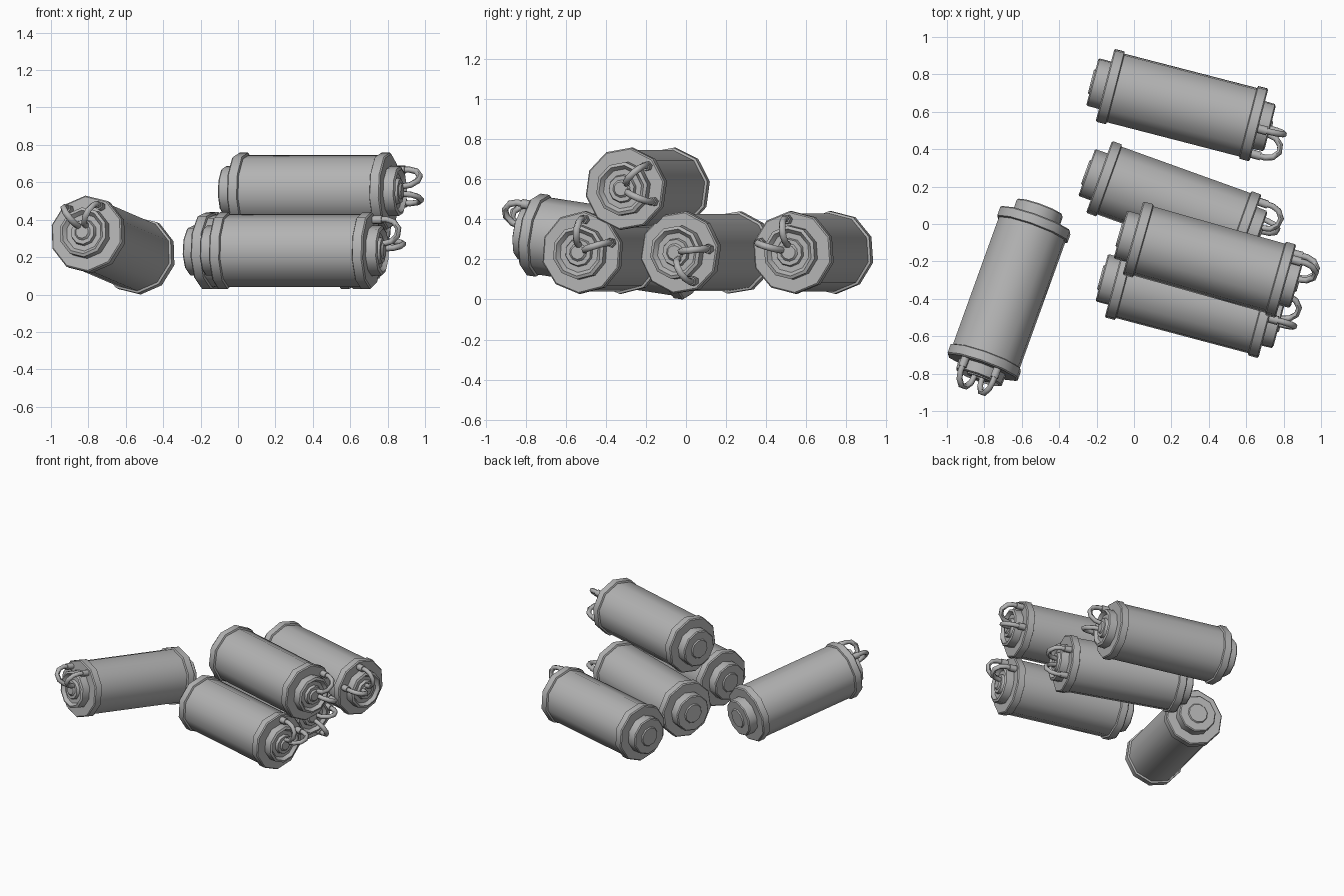
import bpy, math
from mathutils import Matrix, Vector

if "Cube" in bpy.data.objects:
    bpy.data.objects.remove(bpy.data.objects["Cube"])

SIDES = 10
scene = bpy.context.scene.collection
grey = bpy.data.materials.new("dark_grey")
grey.diffuse_color = (.45, .45, .45, 1)
grey.use_nodes = True
grey.node_tree.nodes["Principled BSDF"].inputs["Base Color"].default_value = grey.diffuse_color


def lathe(name, profile):
    """Spin (radius, z) points round the z axis; sides smooth, end faces flat."""
    verts, faces, rings = [], [], []
    for r, z in profile:
        if r == 0:
            rings.append([len(verts)] * SIDES)
            verts.append((0, 0, z))
        else:
            rings.append(list(range(len(verts), len(verts) + SIDES)))
            for i in range(SIDES):
                a = 2 * math.pi * i / SIDES
                verts.append((r * math.cos(a), r * math.sin(a), z))
    for a, b in zip(rings, rings[1:]):
        for i in range(SIDES):
            j = (i + 1) % SIDES
            faces.append(tuple(dict.fromkeys((a[i], a[j], b[j], b[i]))))
    mesh = bpy.data.meshes.new(name)
    mesh.from_pydata(verts, [], faces)
    mesh.materials.append(grey)
    # smooth round the axis, sharp where the profile turns
    mesh.shade_smooth()
    mesh.set_sharp_from_angle(angle=math.radians(37))
    return mesh


def tube(name, path, radius, angle):
    """Sweep a tube along (radius, z) points in a radial plane at the angle."""
    curve = bpy.data.curves.new(name, 'CURVE')
    curve.dimensions = '3D'
    curve.bevel_depth, curve.bevel_resolution = radius, 1
    curve.use_fill_caps = True
    s = curve.splines.new('POLY')
    s.points.add(len(path) - 1)
    for p, (r, z) in zip(s.points, path):
        p.co = (r * math.cos(angle), r * math.sin(angle), z, 1)
    helper = bpy.data.objects.new(name + "_helper", curve)
    scene.objects.link(helper)
    bpy.context.view_layer.update()
    deps = bpy.context.evaluated_depsgraph_get()
    mesh = bpy.data.meshes.new_from_object(helper.evaluated_get(deps))
    bpy.data.objects.remove(helper)
    mesh.materials.clear()
    mesh.materials.append(grey)
    mesh.shade_smooth()
    mesh.set_sharp_from_angle(angle=math.radians(62))
    return mesh


# Canister parts along +z: back rim at z = 0, front rim at z = L
L = 0.85
parts = {
    "body": lathe("body", [(0, .05), (.195, .05), (.195, L - .05), (0, L - .05)]),
    "back_rim": lathe("back_rim", [(0, 0), (.2, 0), (.207, .007), (.207, .055),
                                   (.195, .06), (0, .06)]),
    "front_rim": lathe("front_rim", [(0, L - .06), (.195, L - .06), (.207, L - .055),
                                     (.207, L - .007), (.2, L), (0, L)]),
    "back_cap": lathe("back_cap", [(0, -.078), (.066, -.078), (.072, -.07), (.128, -.07),
                                   (.135, -.063), (.135, .01), (0, .01)]),
    "front_cap": lathe("front_cap", [(0, L - .01), (.136, L - .01), (.134, L + .055),
                                     (.118, L + .062), (.1, L + .04), (.072, L + .04),
                                     (.066, L + .06), (.045, L + .06), (.035, L + .07),
                                     (0, L + .07)]),
}

# Two hoses looping from the rim fittings to the centre of the cap
hose = [(.165, L), (.168, L + .075), (.155, L + .115), (.12, L + .142),
        (.08, L + .137), (.048, L + .105), (.035, L + .05)]
for side, sign in (("left", 1), ("right", -1)):
    ang = sign * math.radians(33)
    parts[side + "_hose"] = tube(side + "_hose", hose, .017, ang)
    parts[side + "_fitting"] = tube(side + "_fitting", [(.165, L - .01), (.166, L + .05)], .024, ang)


def place(label, back, front, roll):
    """Put a canister's back rim at back, aimed at front, rolled in degrees."""
    back, front = Vector(back), Vector(front)
    f = (front - back).normalized()
    r = Vector((0, 0, 1)).cross(f).normalized()
    u = f.cross(r)
    rot = Matrix((r, u, f)).transposed().to_4x4()
    mat = Matrix.Translation(back) @ rot @ Matrix.Rotation(math.radians(roll), 4, 'Z')
    for part, mesh in parts.items():
        ob = bpy.data.objects.new(f"{label}_canister_{part}", mesh)
        ob.matrix_world = mat
        scene.objects.link(ob)


place("far", (-.155, .742, .235), (.661, .531, .235), 130)
place("middle", (-.187, .252, .235), (.597, -.03, .235), -27)
place("near", (-.105, -.305, .235), (.711, -.522, .235), 50)
place("stacked", (-.006, -.075, .553), (.79, -.3, .553), 10)
place("leaning", (-.525, .024, .203), (-.809, -.762, .325), 95)
